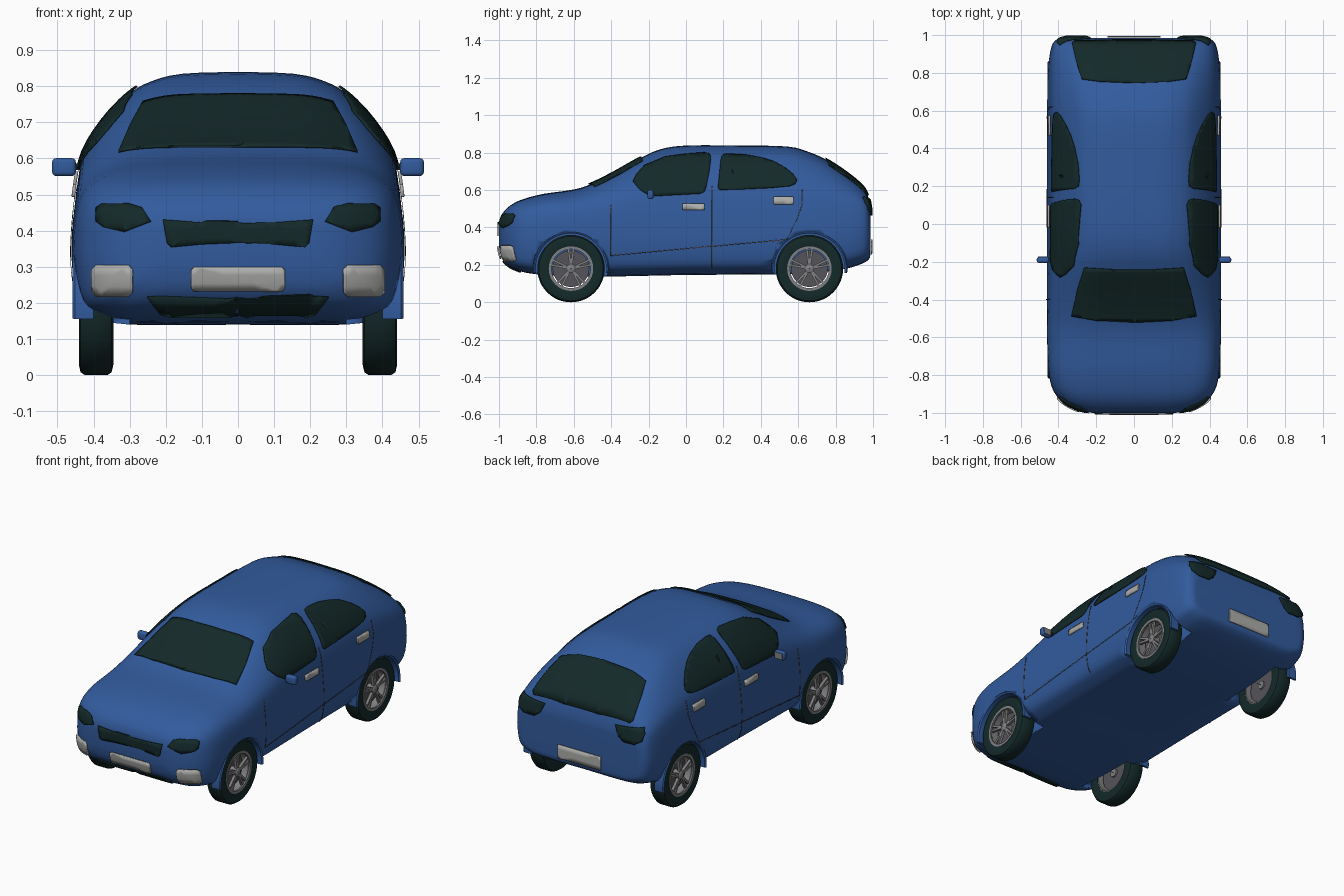
import bpy, bmesh, math
from mathutils import Vector
from mathutils.bvhtree import BVHTree

if "Cube" in bpy.data.objects:
    bpy.data.objects.remove(bpy.data.objects["Cube"])


def material(name, rgb):
    m = bpy.data.materials.new(name)
    m.diffuse_color = (*rgb, 1)
    m.use_nodes = True
    m.node_tree.nodes["Principled BSDF"].inputs["Base Color"].default_value = m.diffuse_color
    return m


BLUE = material("blue paint", (0.032, 0.105, 0.34))
DARK = material("dark teal", (0.007, 0.022, 0.022))
LIGHT = material("light grey", (0.42, 0.42, 0.41))
METAL = material("rim grey", (0.22, 0.22, 0.23))
STEEL = material("dark rim grey", (0.09, 0.09, 0.10))
SEAM = material("seam brown", (0.06, 0.055, 0.055))


def finish(name, bm, mat, angle=40):
    me = bpy.data.meshes.new(name)
    bm.to_mesh(me)
    bm.free()
    me.materials.append(mat)
    ob = bpy.data.objects.new(name, me)
    bpy.context.collection.objects.link(ob)
    bpy.ops.object.select_all(action='DESELECT')
    ob.select_set(True)
    bpy.context.view_layer.objects.active = ob
    bpy.ops.object.shade_smooth_by_angle(angle=math.radians(angle))
    return ob


def skin(rows, wrap=False, caps=False):
    """Quads between successive closed loops of points."""
    bm = bmesh.new()
    vs = [[bm.verts.new(p) for p in r] for r in rows]
    n = len(vs[0])
    for i in range(len(vs) if wrap else len(vs) - 1):
        a, b = vs[i], vs[(i + 1) % len(vs)]
        for j in range(n):
            k = (j + 1) % n
            bm.faces.new((a[j], a[k], b[k], b[j]))
    if caps:
        bm.faces.new(vs[0])
        bm.faces.new(vs[-1])
    bmesh.ops.recalc_face_normals(bm, faces=bm.faces)
    return bm


def lathe(name, profile, centre, mat, a0=0, a1=2 * math.pi, n=48):
    """Closed profile of (radius, x) turned about an axle along x."""
    full = a1 - a0 > 6.28
    rows = []
    for i in range(n if full else n + 1):
        a = a0 + (a1 - a0) * i / n
        rows.append([(centre[0] + x, centre[1] + r * math.cos(a),
                      centre[2] + r * math.sin(a)) for r, x in profile])
    return finish(name, skin(rows, full, not full), mat)


def spline(pts, k):
    """Catmull-Rom samples through tuples, k per span."""
    out = []
    for i in range(len(pts) - 1):
        a, b = pts[max(i - 1, 0)], pts[i]
        c, d = pts[i + 1], pts[min(i + 2, len(pts) - 1)]
        for s in range(k):
            t = s / k
            out.append(tuple(
                0.5 * (2 * q + (r - p) * t + (2 * p - 5 * q + 4 * r - w) * t * t
                       + (3 * q - p - 3 * r + w) * t ** 3)
                for p, q, r, w in zip(a, b, c, d)))
    return out + [pts[-1]]


# Body shell: stations are (y, top, bottom, half width)
stations = [(-1.0, .43, .30, .22), (-.988, .465, .245, .285), (-.96, .50, .205, .35),
            (-.92, .53, .18, .40), (-.86, .555, .16, .435), (-.76, .58, .148, .453),
            (-.6, .603, .142, .46), (-.5, .635, .14, .46), (-.38, .695, .14, .46),
            (-.25, .768, .142, .46), (-.14, .817, .145, .46), (0, .838, .147, .46),
            (.3, .838, .15, .46), (.54, .833, .152, .46), (.65, .806, .158, .46),
            (.75, .762, .165, .457), (.86, .69, .182, .45), (.93, .633, .203, .438),
            (.965, .59, .22, .422), (.983, .52, .24, .395), (.986, .48, .27, .37)]
# Half sections: (share of width, share of height)
cabin = [(0, 0), (.65, 0), (.85, .03), (.96, .085), (1, .24), (.99, .4), (.965, .56),
         (.925, .68), (.815, .80), (.66, .91), (.52, .963), (.33, .993), (0, 1)]
hood = [(0, 0), (.65, 0), (.85, .045), (.96, .13), (1, .36), (1, .55), (.985, .70),
        (.95, .81), (.88, .89), (.77, .945), (.62, .975), (.4, .993), (0, 1)]
cabin, hood = spline(cabin, 3), spline(hood, 3)
rows = []
for y, top, bot, w in spline(stations, 3):
    b = min(max((top - .58) / .25, 0), 1)
    half = [(w * (p[0] * b + q[0] * (1 - b)), y,
             bot + (top - bot) * (p[1] * b + q[1] * (1 - b))) for p, q in zip(cabin, hood)]
    rows.append(half + [(-x, yy, z) for x, yy, z in half[-2:0:-1]])
shell = skin(rows, caps=True)
tree = BVHTree.FromBMesh(shell)
body = finish("body", shell, BLUE, 50)

# Wheel wells cut from the body
AXLES = {"front": -.615, "rear": .66}
HUB = .18
for y in AXLES.values():
    for s in (1, -1):
        cut = lathe("well_cutter", [(.001, .3 * s), (.197, .3 * s), (.197, .6 * s), (.001, .6 * s)],
                    (0, y, HUB), BLUE)
        mod = body.modifiers.new("well", 'BOOLEAN')
        mod.object, mod.operation, mod.solver = cut, 'DIFFERENCE', 'EXACT'
        bpy.context.view_layer.objects.active = body
        bpy.ops.object.modifier_apply(modifier=mod.name)
        bpy.data.objects.remove(cut)

# Plates that follow the body surface
PLACE = {"right": (lambda u, v: (2, u, v), (-1, 0, 0)), "left": (lambda u, v: (-2, u, v), (1, 0, 0)),
         "front": (lambda u, v: (u, -2, v), (0, 1, 0)), "rear": (lambda u, v: (u, 2, v), (0, -1, 0)),
         "top": (lambda u, v: (u, v, 2), (0, 0, -1))}


def plate(name, outline, view, mat, thick=.006, step=.025):
    place, d = PLACE[view]
    d = Vector(d)
    bm = bmesh.new()
    f = bm.faces.new([bm.verts.new((u, v, 0)) for u, v in outline])
    bmesh.ops.triangulate(bm, faces=[f])
    for axis in (0, 1):
        lo, hi = min(p[axis] for p in outline), max(p[axis] for p in outline)
        n = max(1, round((hi - lo) / step))
        no = Vector((1 - axis, axis, 0))
        for i in range(1, n):
            bmesh.ops.bisect_plane(bm, geom=bm.verts[:] + bm.edges[:] + bm.faces[:],
                                   plane_co=no * (lo + (hi - lo) * i / n), plane_no=no)
    lost = []
    for v in bm.verts:
        hit, nrm, _, _ = tree.ray_cast(Vector(place(v.co.x, v.co.y)), d)
        if hit is None:
            lost.append(v)
        else:
            v.co = hit - d * .002 + nrm * (.001 if nrm.dot(d) < 0 else -.001)
    bmesh.ops.delete(bm, geom=lost, context='VERTS')
    bm.normal_update()
    bmesh.ops.reverse_faces(bm, faces=[f for f in bm.faces if f.normal.dot(d) > 0])
    ob = finish(name, bm, mat)
    mod = ob.modifiers.new("thickness", 'SOLIDIFY')
    mod.thickness, mod.offset = thick, 1


def box(u0, u1, v0, v1, c=.008):
    return [(u0 + c, v0), (u1 - c, v0), (u1, v0 + c), (u1, v1 - c),
            (u1 - c, v1), (u0 + c, v1), (u0, v1 - c), (u0, v0 + c)]


def flip(pts):
    return [(-u, v) for u, v in pts]


def both(right_half):
    return right_half + flip(right_half)[::-1]


# Glass
plate("windshield", both([(0, -.52), (.2, -.51), (.33, -.487), (.3, -.35), (.262, -.23), (.1, -.24)]),
      "top", DARK)
plate("rear_window", both([(0, .745), (.18, .752), (.275, .765), (.3, .84), (.327, .955), (.31, .967),
                           (.1, .972)]), "top", DARK)
front_glass = [(-.283, .645), (-.265, .68), (-.22, .73), (-.11, .775), (0, .79), (.10, .797), (.126, .79),
               (.134, .77), (.125, .70), (.107, .61), (.098, .59), (.075, .58), (-.166, .567), (-.2, .572),
               (-.246, .60)]
rear_glass = [(.17, .61), (.187, .77), (.2, .788), (.235, .79), (.32, .785), (.406, .77), (.47, .75),
              (.53, .717), (.575, .68), (.594, .652), (.585, .632), (.556, .62), (.45, .61), (.315, .604),
              (.18, .60)]


def seam(pts, w=.0025):
    """Thin band around an open path."""
    return [(u - w, v - w) for u, v in pts] + [(u + w, v + w) for u, v in pts[::-1]]


for side in ("right", "left"):
    plate(side + "_front_window", front_glass, side, DARK)
    plate(side + "_rear_window", rear_glass, side, DARK)
    plate(side + "_front_handle", box(-.02, .10, .493, .527, .003), side, LIGHT, .009)
    plate(side + "_rear_handle", box(.468, .575, .523, .563, .003), side, LIGHT, .009)
    plate(side + "_fender_seam", seam([(-.40, .25), (-.40, .52)]), side, SEAM, .001)
    plate(side + "_door_seam", seam([(.14, .19), (.14, .62)]), side, SEAM, .001)
    plate(side + "_sill_seam", seam([(-.40, .25), (.14, .30), (.54, .335)]), side, SEAM, .001)
    plate(side + "_rear_door_seam", seam([(.54, .335), (.60, .46), (.62, .52), (.62, .60)]), side, SEAM, .001)

# Front and rear details
plate("upper_grille", both([(0, .366), (.10, .362), (.185, .354), (.197, .365), (.208, .43), (.1, .423),
                            (0, .421)]), "front", DARK)
plate("lower_grille", both([(0, .165), (.19, .165), (.215, .172), (.25, .218), (.22, .22), (0, .212)]),
      "front", DARK)
plate("front_plate", box(-.13, .13, .235, .30), "front", LIGHT, .009)
plate("rear_plate", box(-.14, .14, .255, .335, .003), "rear", LIGHT, .007)
headlight = [(.24, .425), (.265, .462), (.30, .473), (.375, .472), (.39, .462), (.39, .425), (.37, .41),
             (.315, .396)]
tail_light = [(.23, .545), (.30, .55), (.39, .56), (.405, .53), (.40, .49), (.36, .465), (.29, .465),
              (.255, .49)]
fog = box(.29, .40, .22, .305, .012)
for side, f in (("right", lambda p: p), ("left", flip)):
    plate(side + "_headlight", f(headlight), "front", DARK)
    plate(side + "_tail_light", f(tail_light), "rear", DARK, .009)
    plate(side + "_fog_light", f(fog), "front", LIGHT, .009)


def block(name, centre, size, mat, bevel=0.0, turn=None, pivot=None):
    bm = bmesh.new()
    bmesh.ops.create_cube(bm, size=1)
    for v in bm.verts:
        v.co = Vector(v.co[i] * size[i] + centre[i] for i in range(3))
    if bevel:
        bmesh.ops.bevel(bm, geom=bm.edges[:], offset=bevel, segments=3, profile=.5, affect='EDGES')
    if turn is not None:
        for v in bm.verts:
            y, z = v.co.y, v.co.z
            v.co.y = pivot[0] + y * math.cos(turn) - z * math.sin(turn)
            v.co.z = pivot[1] + y * math.sin(turn) + z * math.cos(turn)
    return finish(name, bm, mat)


# Door mirrors, wheels and arch lips on both sides
for side, s in (("right", 1), ("left", -1)):
    block(side + "_mirror", (.482 * s, -.19, .576), (.066, .032, .05), BLUE, .012)
    block(side + "_mirror_glass", (.482 * s, -.173, .576), (.05, .004, .036), METAL)
    block(side + "_mirror_stem", (.44 * s, -.185, .577), (.04, .016, .018), DARK)
    for end, y in AXLES.items():
        tag, c = f"{end}_{side}_", (0, y, HUB)

        def turned(name, prof, mat, *arc):
            lathe(tag + name, [(r, x * s) for r, x in prof], c, mat, *arc)

        turned("arch_lip", [(.188, .40), (.188, .452), (.197, .458), (.203, .452), (.203, .40)], BLUE,
               -.12, math.pi + .12)
        turned("tyre", [(.117, .35), (.15, .345), (.172, .35), (.18, .362), (.18, .424), (.172, .436),
                        (.15, .441), (.117, .434)], DARK)
        turned("rim", [(.111, .352), (.119, .352), (.119, .437), (.104, .437), (.104, .428), (.111, .42)], METAL)
        turned("brake_disc", [(.002, .375), (.098, .375), (.098, .39), (.002, .39)], STEEL)
        turned("hub", [(.002, .365), (.024, .365), (.024, .43), (.016, .436), (.002, .436)], METAL)
        for i in range(5):
            for k in (-1, 1):
                block(tag + "spoke", (.422 * s, .062, 0), (.016, .095, .012), METAL, 0,
                      math.pi / 2 + i * math.tau / 5 + k * .13, (y, HUB))
